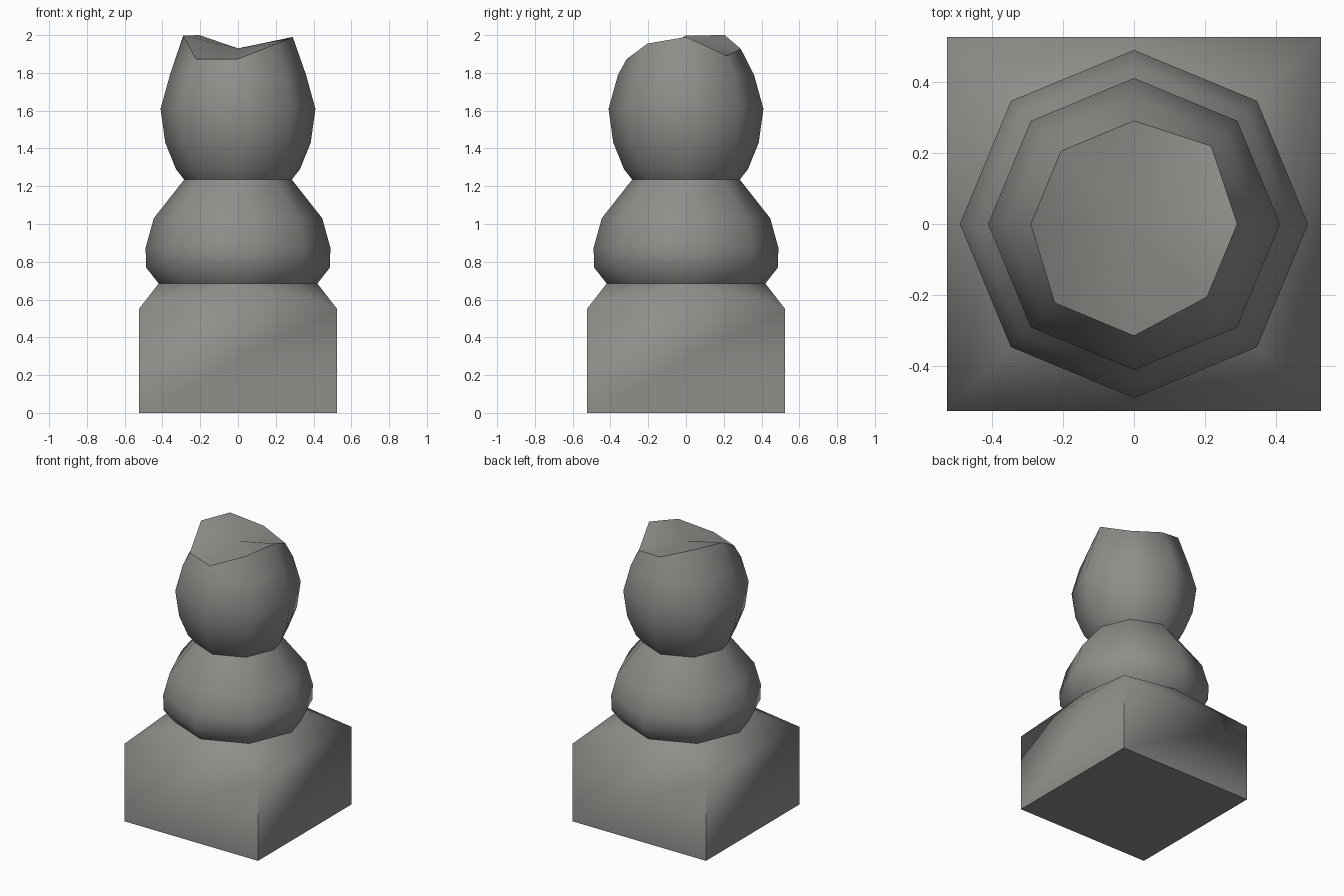
import bpy, math

if "Cube" in bpy.data.objects:
    bpy.data.objects.remove(bpy.data.objects["Cube"])

stone = bpy.data.materials.new("grey stone")
stone.diffuse_color = (0.27, 0.27, 0.255, 1)
stone.use_nodes = True
stone.node_tree.nodes["Principled BSDF"].inputs["Base Color"].default_value = stone.diffuse_color


def build(name, verts, faces):
    mesh = bpy.data.meshes.new(name)
    mesh.from_pydata(verts, [], faces)
    mesh.materials.append(stone)
    obj = bpy.data.objects.new(name, mesh)
    bpy.context.collection.objects.link(obj)
    bpy.ops.object.select_all(action='DESELECT')
    obj.select_set(True)
    bpy.context.view_layer.objects.active = obj
    bpy.ops.object.shade_smooth_by_angle(angle=math.radians(50))
    return obj


def ring(r, z):
    return [(r * math.cos(i * math.pi / 4), r * math.sin(i * math.pi / 4), z) for i in range(8)]


def bands(levels):
    """Quads joining successive eight-point rings."""
    return [(k * 8 + i, k * 8 + (i + 1) % 8, k * 8 + 8 + (i + 1) % 8, k * 8 + 8 + i)
            for k in range(levels - 1) for i in range(8)]


# Square base with a sloped shoulder blending into the octagon
h = 0.525
square = [(h, -h), (h, h), (-h, h), (-h, -h)]
verts = [(x, y, z) for z in (0, 0.55) for x, y in square] + ring(0.42, 0.685)
faces = [(3, 2, 1, 0)]
for i in range(4):
    j = (i + 1) % 4
    mid, before, after = 8 + 2 * i, 8 + (2 * i - 1) % 8, 8 + 2 * i + 1
    faces += [(i, j, j + 4, i + 4), (i + 4, j + 4, mid),
              (i + 4, mid, before), (j + 4, after, mid)]
build("square_base", verts, faces)

# Rounded lower body
body = [(0.42, 0.685), (0.487, 0.77), (0.489, 0.875), (0.446, 1.03), (0.285, 1.235)]
build("lower_body", [v for r, z in body for v in ring(r, z)], bands(len(body)))

# Upper body with a broken, uneven rim and a shallow hollow top
head = [(0.285, 1.235), (0.328, 1.29), (0.385, 1.43), (0.41, 1.61), (0.36, 1.79)]
rim = [(0.29, 0, 1.99), (0.217, 0.219, 1.89), (0, 0.29, 1.927), (-0.205, 0.205, 2.0),
       (-0.29, 0, 1.998), (-0.223, -0.221, 1.873), (0, -0.314, 1.873), (0.205, -0.205, 1.955)]
build("upper_body", [v for r, z in head for v in ring(r, z)] + rim + [(0, 0, 1.93)],
      bands(6) + [(40 + i, 40 + (i + 1) % 8, 48) for i in range(8)])
